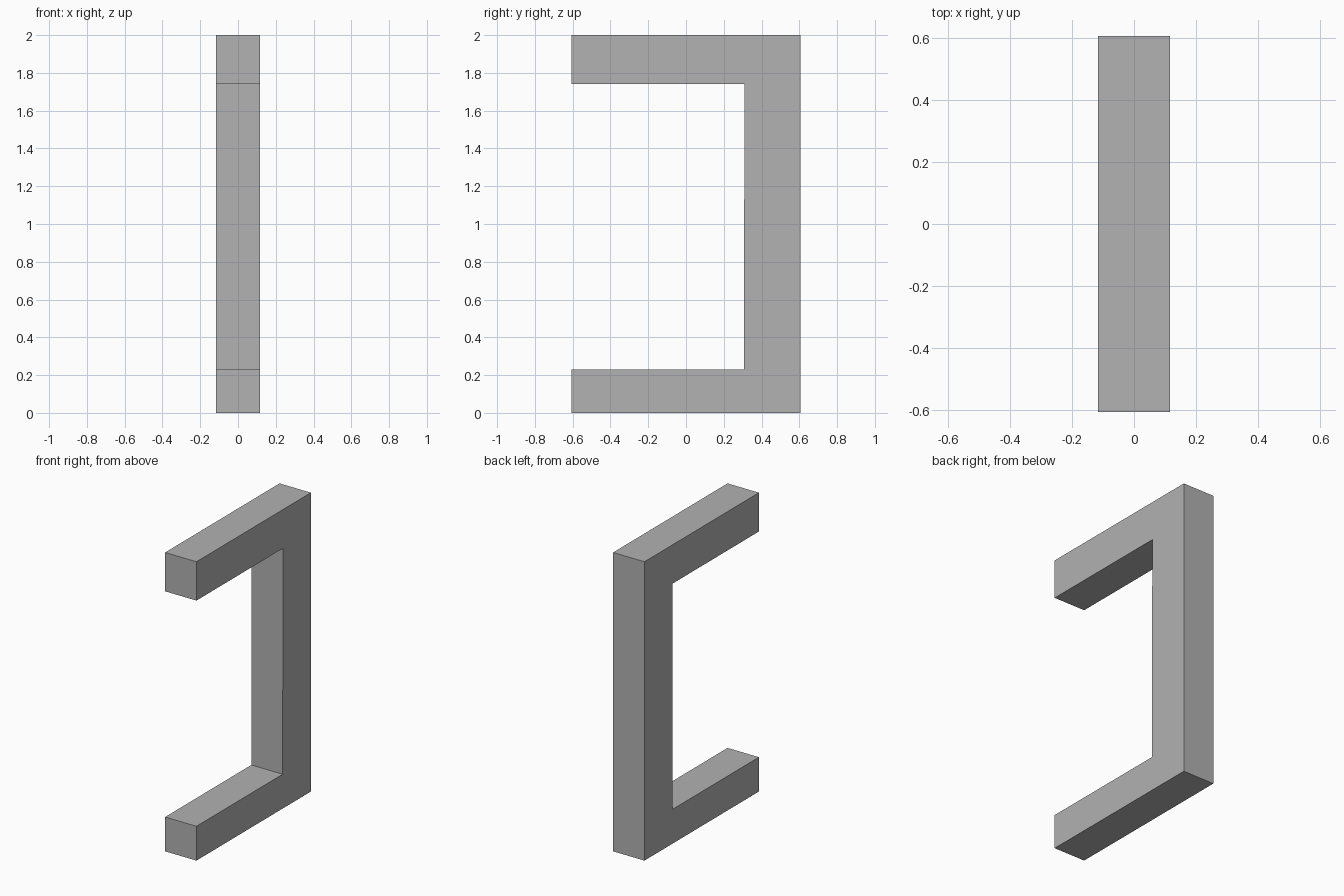
import bpy
import bmesh

cube = bpy.data.objects.get("Cube")
if cube:
    bpy.data.objects.remove(cube, do_unlink=True)

# Plain grey finish
grey = bpy.data.materials.new("mid_grey")
grey.use_nodes = True
colour = (0.445, 0.445, 0.445, 1)
grey.diffuse_color = colour
grey.node_tree.nodes["Principled BSDF"].inputs["Base Color"].default_value = colour

HALF_WIDTH = 0.116
FRONT, BACK, INNER = -0.605, 0.605, 0.31
HEIGHT, UPPER, LOWER = 2.0, 1.74, 0.23

# Bracket side profile (y, z): lower arm, upright, upper arm
profile = [(FRONT, 0), (BACK, 0), (BACK, HEIGHT), (FRONT, HEIGHT),
           (FRONT, UPPER), (INNER, UPPER), (INNER - 0.004, LOWER), (FRONT, LOWER)]

# Extrude the profile across the width
bm = bmesh.new()
side = bm.faces.new([bm.verts.new((-HALF_WIDTH, y, z)) for y, z in profile])
extruded = bmesh.ops.extrude_face_region(bm, geom=[side])["geom"]
moved = [item for item in extruded if isinstance(item, bmesh.types.BMVert)]
bmesh.ops.translate(bm, verts=moved, vec=(2 * HALF_WIDTH, 0, 0))
bmesh.ops.recalc_face_normals(bm, faces=bm.faces)

mesh = bpy.data.meshes.new("square_bracket")
bm.to_mesh(mesh)
bm.free()
mesh.materials.append(grey)
bracket = bpy.data.objects.new("square_bracket", mesh)
bpy.context.collection.objects.link(bracket)
